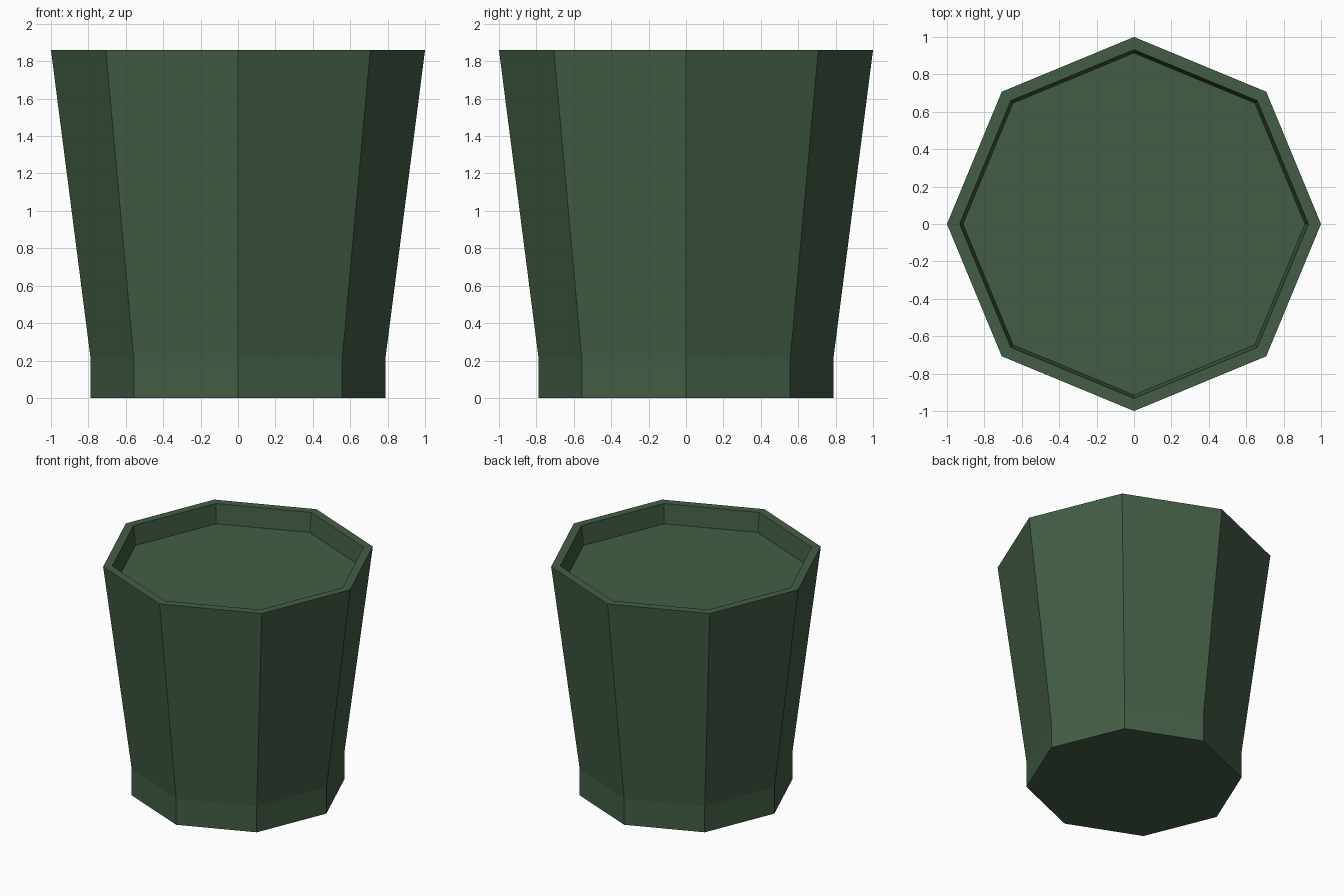
import bpy, bmesh
from math import cos, sin, pi

if "Cube" in bpy.data.objects:
    bpy.data.objects.remove(bpy.data.objects["Cube"])

SIDES = 8
# Profile (radius, height): foot, flared wall, rim, recessed floor
PROFILE = [(0.788, 0.0), (0.788, 0.21), (1.0, 1.86), (0.932, 1.86), (0.914, 1.705)]

green = bpy.data.materials.new("dark_green")
green.diffuse_color = (0.055, 0.11, 0.06, 1)
green.use_nodes = True
green.node_tree.nodes["Principled BSDF"].inputs["Base Color"].default_value = green.diffuse_color

bm = bmesh.new()
rings = [[bm.verts.new((r * cos(2 * pi * i / SIDES), r * sin(2 * pi * i / SIDES), z))
          for i in range(SIDES)] for r, z in PROFILE]

# Walls between successive rings
for low, high in zip(rings, rings[1:]):
    for i in range(SIDES):
        j = (i + 1) % SIDES
        bm.faces.new((low[i], low[j], high[j], high[i]))

# Base and recessed floor
bm.faces.new(rings[0][::-1])
bm.faces.new(rings[-1])
bmesh.ops.recalc_face_normals(bm, faces=bm.faces)

mesh = bpy.data.meshes.new("planter_pot")
bm.to_mesh(mesh)
bm.free()
mesh.materials.append(green)
pot = bpy.data.objects.new("planter_pot", mesh)
bpy.context.collection.objects.link(pot)
